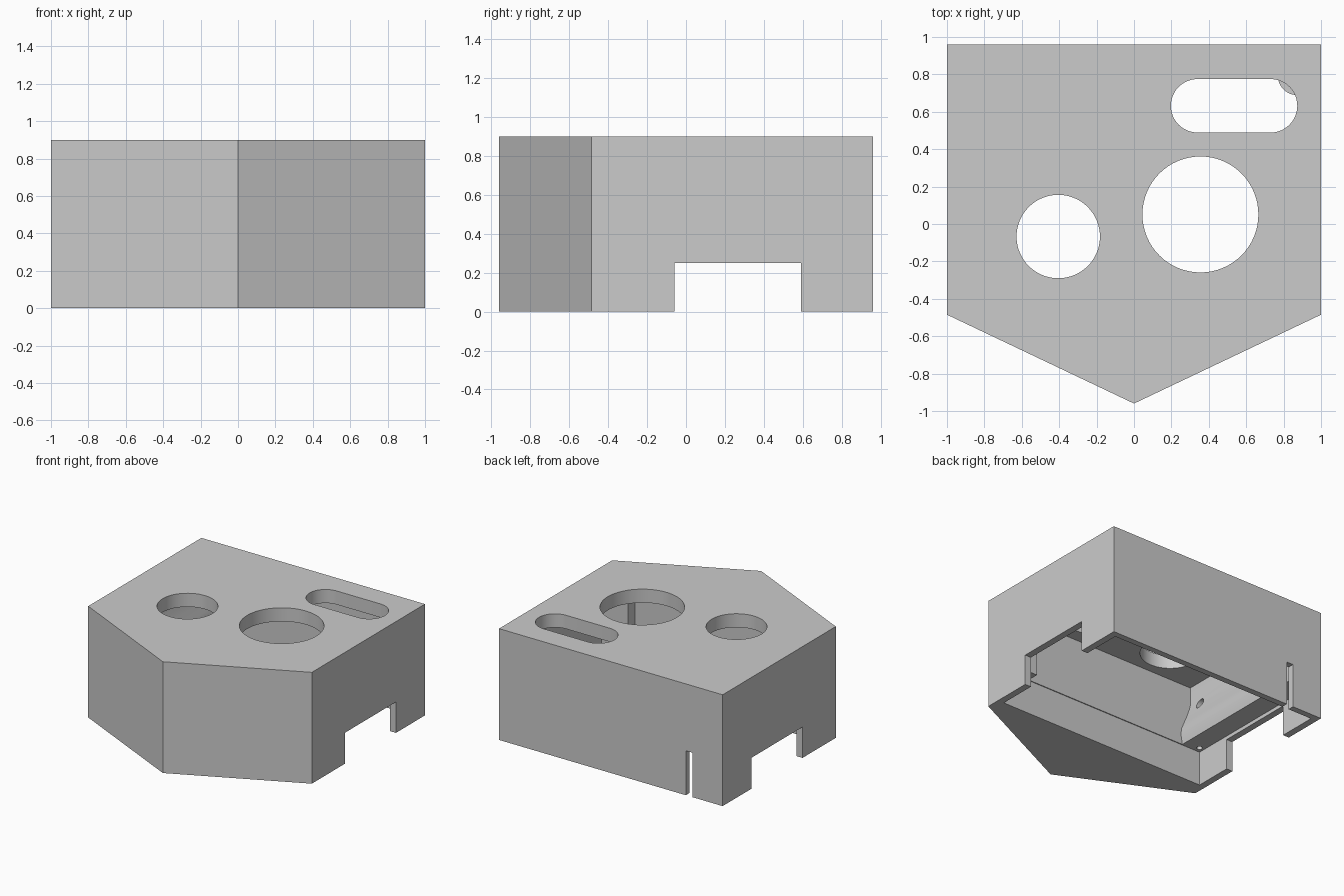
import bpy, bmesh, math
from mathutils import Vector

if "Cube" in bpy.data.objects:
    bpy.data.objects.remove(bpy.data.objects["Cube"])

grey = bpy.data.materials.new("plain grey")
grey.diffuse_color = (0.6, 0.6, 0.6, 1)
grey.use_nodes = True
grey.node_tree.nodes["Principled BSDF"].inputs["Base Color"].default_value = grey.diffuse_color


def prism(name, outline, lo, hi, axis="z"):
    """Extrude a 2D outline along the given axis; points use the other two axes in order."""
    def place(p, h):
        return {"x": (h, p[0], p[1]), "y": (p[0], h, p[1]), "z": (p[0], p[1], h)}[axis]
    bm = bmesh.new()
    face = bm.faces.new([bm.verts.new(place(p, lo)) for p in outline])
    ext = bmesh.ops.extrude_face_region(bm, geom=[face])
    move = Vector(place((0, 0), hi - lo))
    bmesh.ops.translate(bm, vec=move, verts=[v for v in ext["geom"] if isinstance(v, bmesh.types.BMVert)])
    bmesh.ops.recalc_face_normals(bm, faces=bm.faces)
    mesh = bpy.data.meshes.new(name)
    bm.to_mesh(mesh)
    bm.free()
    obj = bpy.data.objects.new(name, mesh)
    bpy.context.collection.objects.link(obj)
    mesh.materials.append(grey)
    return obj


def box(name, x, y, z):
    return prism(name, [(x[0], y[0]), (x[1], y[0]), (x[1], y[1]), (x[0], y[1])], *z)


def arc(cx, cy, r, start=0.0, sweep=360.0, n=64):
    count = n if sweep == 360 else n + 1
    return [(cx + r * math.cos(math.radians(start + sweep * i / n)),
             cy + r * math.sin(math.radians(start + sweep * i / n))) for i in range(count)]


def combine(target, tool, operation):
    mod = target.modifiers.new("combine", "BOOLEAN")
    mod.operation, mod.solver, mod.object = operation, "EXACT", tool
    bpy.context.view_layer.objects.active = target
    bpy.ops.object.modifier_apply(modifier=mod.name)
    bpy.data.objects.remove(tool)


# Five-sided outer body with a solid pointed nose
body = prism("enclosure_body", [(-1, .96), (-1, -.485), (0, -.96), (1, -.485), (1, .96)], 0, .9)

# Upper cavity whose left wall swells into a lip towards the bottom
cavity = [(.945, .79), (-.85, .79), (-.85, .64), (-.84, .6), (-.815, .53), (-.785, .46),
          (-.765, .41), (-.76, .36), (-.77, .3), (-.785, .2), (.945, .2)]
combine(body, prism("upper_cavity", cavity, -.365, .91, "y"), "DIFFERENCE")

# Wider recess open to the bottom, leaving a ledge on the left
combine(body, box("lower_recess", (-.945, .945), (-.372, .91), (-.1, .28)), "DIFFERENCE")

# Corner posts on the right side
combine(body, box("front_post", (.71, .97), (-.45, -.27), (.28, .82)), "UNION")
post = [(.97, .93), (.77, .93)] + arc(.87, .79, .1, 180, 90, 12) + [(.97, .69)]
combine(body, prism("back_post", post, .28, .82), "UNION")

# Round and oblong openings in the top
combine(body, prism("small_opening", arc(-.405, -.067, .223), .7, 1), "DIFFERENCE")
combine(body, prism("large_opening", arc(.355, .051, .31), .7, 1), "DIFFERENCE")
oblong = arc(.73, .632, .143, -90, 180, 24) + arc(.34, .632, .143, 90, 180, 24)
combine(body, prism("oblong_opening", oblong, .7, 1), "DIFFERENCE")

# Side notches and the narrow slot in the back wall
combine(body, box("side_notches", (-1.2, 1.2), (-.06, .59), (-.1, .25)), "DIFFERENCE")
combine(body, box("back_slot", (-.73, -.67), (.85, 1.1), (-.1, .36)), "DIFFERENCE")

# Blind screw holes in the ledge, post and left inner wall
for x in (-.905, .905):
    combine(body, prism("screw_hole", arc(x, -.325, .022, n=20), .2, .4), "DIFFERENCE")
combine(body, prism("wall_hole", arc(-.24, .6, .04, n=24), -.93, -.7, "x"), "DIFFERENCE")

# Smooth the curved walls and keep the edges sharp
bpy.ops.object.select_all(action="DESELECT")
body.select_set(True)
bpy.context.view_layer.objects.active = body
bpy.ops.object.shade_smooth_by_angle(angle=math.radians(25))
